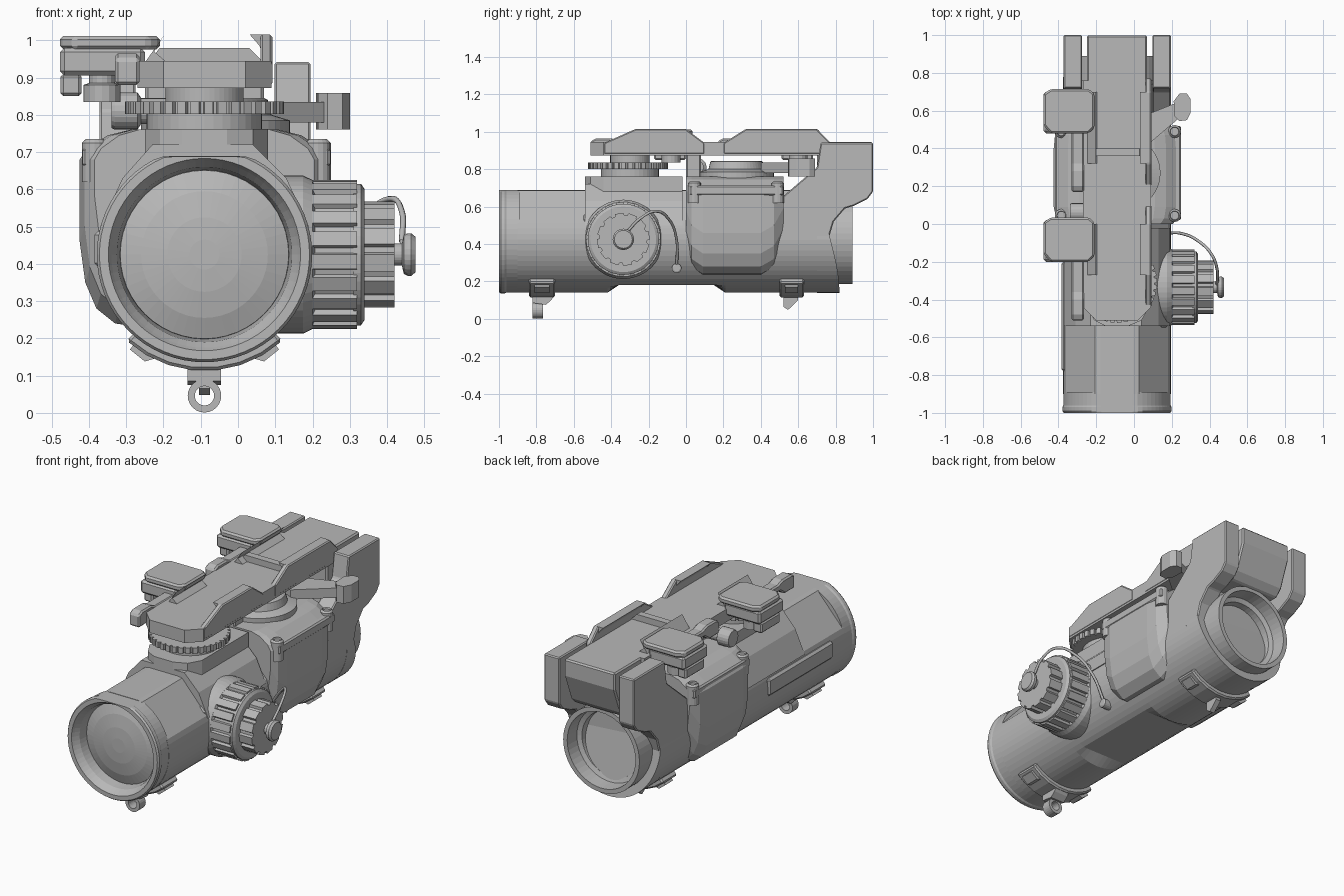
import bpy, bmesh
from math import sin, cos, pi, radians

if "Cube" in bpy.data.objects:
    bpy.data.objects.remove(bpy.data.objects["Cube"])

grey = bpy.data.materials.new("matte_grey")
grey.use_nodes = True
grey.diffuse_color = (0.48, 0.48, 0.48, 1)
grey.node_tree.nodes["Principled BSDF"].inputs["Base Color"].default_value = (0.48, 0.48, 0.48, 1)

CX, CZ = -0.09, 0.425          # optical axis


def finish(name, bm, bevel=0):
    bmesh.ops.recalc_face_normals(bm, faces=bm.faces)
    mesh = bpy.data.meshes.new(name)
    bm.to_mesh(mesh)
    bm.free()
    mesh.materials.append(grey)
    ob = bpy.data.objects.new(name, mesh)
    bpy.context.collection.objects.link(ob)
    if bevel:
        mod = ob.modifiers.new("edge_bevel", "BEVEL")
        mod.width, mod.segments, mod.limit_method = bevel, 1, "ANGLE"
    return ob


def place(axis, u, v, t):
    """Map a 2D point and a depth to 3D; x: (y,z), y: (x,z), z: (x,y)."""
    return {"x": (t, u, v), "y": (u, t, v), "z": (u, v, t)}[axis]


def loft(name, sections, axis, bevel=0, closed=False):
    """Skin rings given as (depth, points), capped or joined into a loop."""
    bm = bmesh.new()
    rings = [[bm.verts.new(place(axis, u, v, t)) for u, v in pts] for t, pts in sections]
    n = len(rings[0])
    pairs = list(zip(rings, rings[1:]))
    if closed:
        pairs.append((rings[-1], rings[0]))
    else:
        bm.faces.new(rings[0])
        bm.faces.new(rings[-1])
    for a, b in pairs:
        for i in range(n):
            bm.faces.new((a[i], a[(i + 1) % n], b[(i + 1) % n], b[i]))
    return finish(name, bm, bevel)


def prism(name, pts, axis, a, b, bevel=0):
    return loft(name, [(a, pts), (b, pts)], axis, bevel)


def box(name, x0, x1, y0, y1, z0, z1, bevel=0.008):
    return prism(name, [(x0, y0), (x1, y0), (x1, y1), (x0, y1)], "z", z0, z1, bevel)


def circle(cu, cv, r, n=32):
    return [(cu + r * cos(2 * pi * i / n), cv + r * sin(2 * pi * i / n)) for i in range(n)]


def lathe(name, profile, axis, cu, cv, n=48, closed=False):
    """Turned part from a profile of (radius, depth) pairs."""
    return loft(name, [(t, circle(cu, cv, r, n)) for r, t in profile], axis, 0, closed)


def fluted(name, axis, cu, cv, r, depth, teeth, a, b):
    """Knurled wheel with square flutes."""
    pts = []
    for i in range(teeth):
        for f, rad in ((0, r), (0.62, r), (0.7, r - depth), (0.92, r - depth)):
            ang = 2 * pi * (i + f) / teeth
            pts.append((cu + rad * cos(ang), cv + rad * sin(ang)))
    return prism(name, pts, axis, a, b)


def tube_section(r, top, z_low=0):
    """Round section with a flat top, broad shoulder facets and optional flat belly."""
    angles = [a for a in range(-270, 90, 6) if not (22 < a < 66 or -246 < a < -202)]
    return [(CX + r * cos(radians(a)), min(top, max(z_low, CZ + r * sin(radians(a))))) for a in angles]


# Main body tube, with the flattened belly in the middle
sec, belly = tube_section(0.285, 0.69), tube_section(0.285, 0.69, 0.18)
loft("body_tube", [(-0.9, sec), (-0.42, sec), (-0.36, belly), (0.15, belly),
                   (0.21, sec), (0.76, sec)], "y")
# Objective bell, trimmed flat on top, with recessed domed lens
bell = lathe("objective_bell", [(0.284, -0.89), (0.284, -0.96), (0.289, -0.97), (0.289, -0.99), (0.282, -1.0),
                                (0.258, -1.0), (0.25, -0.985), (0.235, -0.96), (0.226, -0.9)], "y", CX, CZ, 64)
for v in bell.data.vertices:
    v.co.z = min(v.co.z, 0.688)
lathe("objective_lens", [(0.228, -0.895), (0.226, -0.91), (0.17, -0.93), (0.1, -0.942), (0.04, -0.946)],
      "y", CX, CZ)

# Rear collar with slanted edge, eyepiece and its recessed lens
collar = tube_section(0.286, 0.69)
rear_collar = loft("rear_collar", [(0.7, collar), (0.78, collar)], "y")
for v in rear_collar.data.vertices:
    if v.co.y > 0.75:
        v.co.y = 0.775 + 0.045 * cos(pi * (v.co.z - 0.14) / 0.55)
lathe("eyepiece", [(0.24, 0.7), (0.24, 0.89), (0.215, 0.89), (0.21, 0.81), (0.185, 0.8),
                   (0.18, 0.73), (0.1, 0.715)], "y", CX, CZ)


def housing(w, zlow):
    """Symmetric section of the prism housing, bulging at its flanks."""
    half = [(0.17, zlow), (0.24, zlow + 0.01), (0.29, zlow + 0.05), (0.32, zlow + 0.12),
            (0.335, zlow + 0.23), (0.335, 0.68), (0.315, 0.71), (0.26, 0.745), (0.2, 0.76)]
    right = [(CX + x * w, z) for x, z in half]
    return right + [(2 * CX - x, z) for x, z in reversed(right)]


# Middle prism housing with corner screws, ledges and cap
loft("prism_housing", [(0.0, housing(0.88, 0.35)), (0.03, housing(0.96, 0.27)), (0.09, housing(1, 0.23)),
                       (0.4, housing(1, 0.23)), (0.47, housing(0.98, 0.27)), (0.52, housing(0.88, 0.36))], "y")
for x in (-0.385, 0.215):
    for y in (0.045, 0.49):
        lathe("housing_screw", [(0.034, 0.62), (0.034, 0.725), (0.024, 0.735), (0.022, 0.725)], "z", x, y, 16)
    box("housing_ledge", x - 0.033, x + 0.033, 0.02, 0.52, 0.66, 0.712)
lathe("housing_cap", [(0.2, 0.74), (0.2, 0.785), (0.15, 0.8), (0.14, 0.84), (0.13, 0.845)], "z", -0.06, 0.27)
lathe("side_adjuster", [(0.045, -0.34), (0.05, -0.33), (0.05, -0.27), (0.035, -0.26), (0.035, -0.15)],
      "x", 0.06, 0.81, 20)
box("mount_post", -0.16, -0.02, 0.0, 0.08, 0.74, 0.88)
box("side_panel", -0.385, -0.33, -0.78, -0.2, 0.39, 0.49, 0.012)

# Elevation turret on the front half
prism("turret_base", [(-0.25, -0.02), (-0.25, -0.44), (-0.21, -0.51), (-0.15, -0.54), (-0.03, -0.54),
                      (0.04, -0.51), (0.08, -0.44), (0.08, -0.02)], "z", 0.6, 0.762)
prism("turret_skirt", [(CX + x, z) for x, z in ((-0.28, 0.5), (-0.22, 0.63), (-0.14, 0.72), (0.13, 0.72),
                                               (0.22, 0.63), (0.28, 0.5))], "y", -0.54, -0.02)
lathe("turret_neck", [(0.155, 0.75), (0.155, 0.805)], "z", CX, -0.3, 40)
fluted("elevation_wheel", "z", CX, -0.31, 0.213, 0.014, 36, 0.802, 0.836)
lathe("turret_collar", [(0.105, 0.83), (0.105, 0.88)], "z", CX, -0.3)

# Side control knob, battery cap and button
KY, KZ = -0.335, 0.425
lathe("knob_base", [(0.212, 0.1), (0.212, 0.175), (0.2, 0.2), (0.18, 0.21)], "x", KY, KZ)
box("knob_bracket", 0.1, 0.175, -0.57, -0.14, 0.33, 0.56, 0.03)
fluted("control_knob", "x", KY, KZ, 0.2, 0.014, 20, 0.2, 0.32)
lathe("knob_face", [(0.19, 0.31), (0.19, 0.33), (0.175, 0.34)], "x", KY, KZ)
fluted("battery_cap", "x", KY, KZ, 0.142, 0.014, 12, 0.335, 0.42)
lathe("cap_button", [(0.03, 0.41), (0.03, 0.44), (0.052, 0.445), (0.057, 0.455), (0.057, 0.465),
                     (0.048, 0.476)], "x", KY, KZ, 24)
lathe("lanyard_stud", [(0.026, 0.1), (0.026, 0.18), (0.018, 0.185)], "x", -0.05, 0.27, 16)
curve = bpy.data.curves.new("lanyard", "CURVE")
curve.dimensions, curve.bevel_depth, curve.bevel_resolution = "3D", 0.008, 1
path = [(0.44, -0.32, 0.46), (0.44, -0.24, 0.54), (0.41, -0.16, 0.575), (0.34, -0.09, 0.53),
        (0.25, -0.05, 0.42), (0.17, -0.05, 0.28)]
spline = curve.splines.new("BEZIER")
spline.bezier_points.add(len(path) - 1)
for p, co in zip(spline.bezier_points, path):
    p.co, p.handle_left_type, p.handle_right_type = co, "AUTO", "AUTO"
curve.materials.append(grey)
bpy.context.collection.objects.link(bpy.data.objects.new("lanyard", curve))

# Mounting rail slab, cross bar and raised jaws along the fixed side
prism("rail_slab", [(-0.27, 0.76), (-0.27, -0.44), (-0.2, -0.51), (0.02, -0.51), (0.09, -0.44), (0.09, 0.76)],
      "z", 0.872, 0.945)
prism("cross_bar", [(-0.24, 0.94), (-0.21, 0.98), (0.03, 0.98), (0.07, 0.94)], "y", 0.36, 0.4)
front_jaw = [(-0.44, 0.88), (-0.44, 0.94), (-0.27, 1.015), (0.0, 1.015), (0.1, 0.94), (0.1, 0.88)]
rear_jaw = [(0.2, 0.88), (0.2, 0.94), (0.32, 1.015), (0.7, 1.015), (0.77, 0.945), (0.77, 0.88)]
for jaw in (front_jaw, rear_jaw):
    prism("fixed_jaw", jaw, "x", 0.06, 0.092, 0.006)
    y0, y1 = jaw[2][0], jaw[3][0]
    prism("jaw_hook", [(0.032, 1.015), (0.07, 1.015), (0.07, 0.95), (0.058, 0.985)], "y", y0, y1)
    prism("clamp_edge", [(-0.25, 0.94), (-0.2, 1.012), (-0.225, 0.97), (-0.19, 0.94)], "y", y0, y1)

# Two quick-release clamps with levers
for yc in (-0.08, 0.6):
    box("clamp_body", -0.478, -0.25, yc - 0.12, yc + 0.1, 0.905, 0.98, 0.012)
    prism("clamp_pad", [(-0.478, yc - 0.08), (-0.44, yc - 0.12), (-0.24, yc - 0.12), (-0.21, yc - 0.09),
                        (-0.21, yc + 0.09), (-0.24, yc + 0.115), (-0.44, yc + 0.115), (-0.478, yc + 0.09)],
          "z", 0.975, 1.012, 0.01)
    box("clamp_foot", -0.476, -0.42, yc - 0.09, yc + 0.08, 0.85, 0.91)
    lathe("clamp_nut", [(0.05, 0.835), (0.05, 0.88), (0.035, 0.885), (0.035, 0.93)], "z", -0.365, yc, 16)
    prism("release_lever", [(yc - 0.43, 0.88), (yc - 0.43, 0.95), (yc - 0.4, 0.965), (yc - 0.32, 0.965),
                            (yc - 0.28, 0.95), (yc, 0.95), (yc, 0.91), (yc - 0.3, 0.91), (yc - 0.34, 0.88)],
          "x", -0.33, -0.265, 0.008)

# Rear bridge: centre block and two outer arms running down into the tube
prism("bridge_centre", [(0.7, 0.66), (0.7, 0.945), (0.998, 0.945), (0.998, 0.85), (0.94, 0.7), (0.9, 0.66)],
      "x", -0.25, 0.07, 0.008)
arm = [(0.5, 0.42), (0.5, 0.64), (0.53, 0.665), (0.7, 0.81), (0.72, 0.942), (1.0, 0.942), (1.0, 0.68),
       (0.97, 0.64), (0.9, 0.605), (0.85, 0.59), (0.79, 0.52), (0.76, 0.42)]
for x in (-0.372, 0.098):
    prism("bridge_arm", arm, "x", x, x + 0.097, 0.006)
    lathe("arm_bolt", [(0.022, 0.99), (0.022, 1.0), (0.012, 1.0), (0.012, 0.995)], "y", x + 0.05, 0.74, 12)

# Range lever beside the bridge
prism("range_arm", [(0.0, 0.42), (0.05, 0.4), (0.25, 0.57), (0.22, 0.64), (0.02, 0.56)], "z", 0.78, 0.835)
prism("range_lever", [(0.215, 0.57), (0.24, 0.545), (0.28, 0.55), (0.3, 0.59), (0.3, 0.66), (0.28, 0.69),
                      (0.24, 0.69), (0.21, 0.65)], "z", 0.76, 0.858)

# Lower saddles with side lugs
for y0, y1 in ((-0.84, -0.7), (0.5, 0.63)):
    arc = [(CX + 0.312 * cos(radians(a)), CZ + 0.312 * sin(radians(a))) for a in range(228, 313, 12)]
    inner = [(CX + 0.25 * cos(radians(a)), CZ + 0.25 * sin(radians(a))) for a in range(312, 227, -12)]
    prism("saddle", arc + inner, "y", y0, y1, 0.008)
    for s in (-1, 1):
        prism("saddle_lug", [(CX + s * u, z) for u, z in ((0.12, 0.15), (0.16, 0.138), (0.2, 0.17), (0.17, 0.21))],
              "y", y0 + 0.03, y1 - 0.03)

# Front lanyard ring on a slanted stem, and the small rear stop
lathe("lanyard_ring", [(0.026, -0.82), (0.045, -0.82), (0.045, -0.765), (0.026, -0.765)], "y", CX, 0.046, 24, True)
prism("ring_stem", [(-0.82, 0.085), (-0.82, 0.13), (-0.7, 0.13), (-0.72, 0.1), (-0.75, 0.075)],
      "x", CX - 0.045, CX + 0.045)
prism("rear_stop", [(0.52, 0.065), (0.545, 0.048), (0.565, 0.065), (0.6, 0.1), (0.6, 0.16), (0.52, 0.16)],
      "x", CX - 0.015, CX + 0.015)
